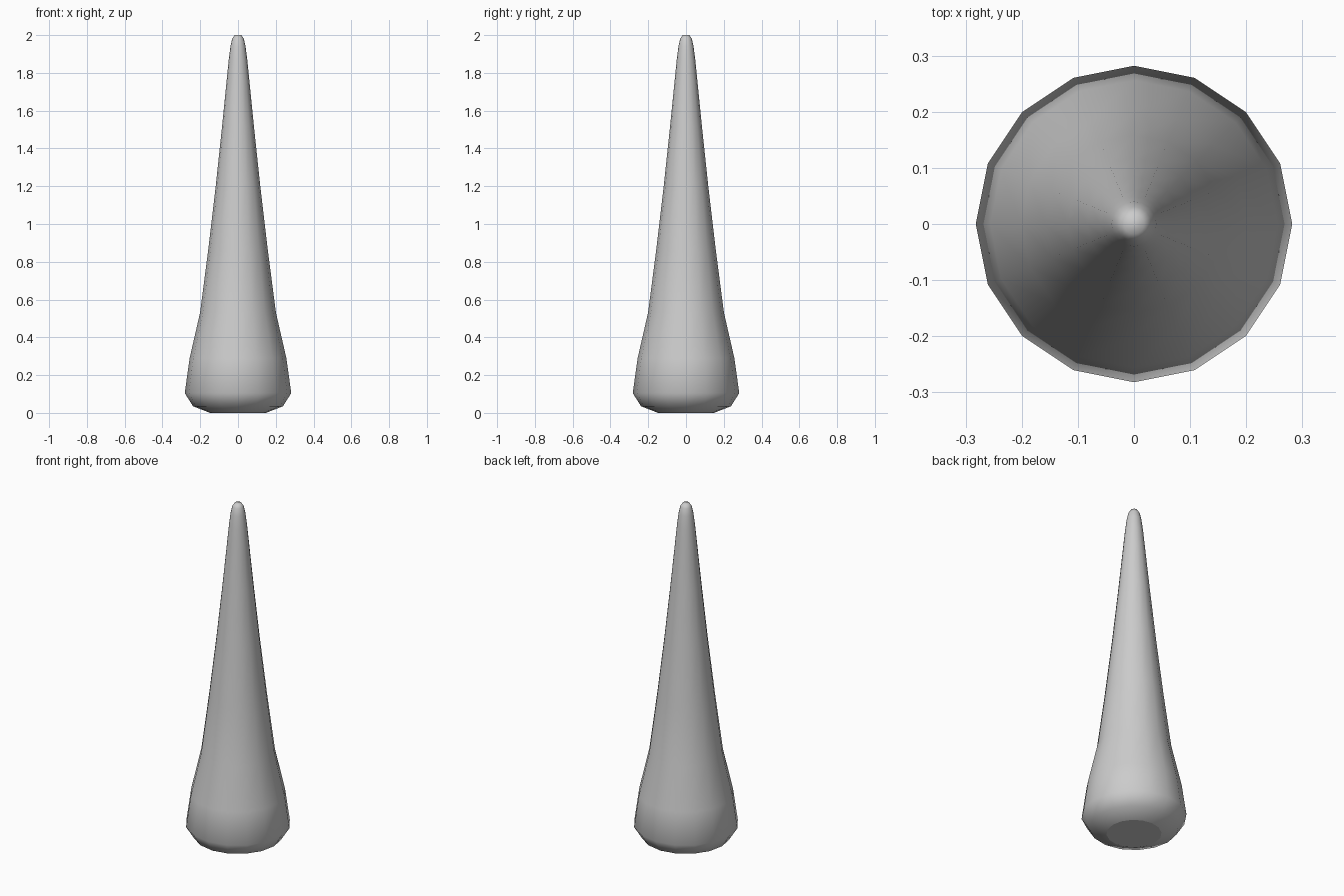
import bpy, bmesh, math

if "Cube" in bpy.data.objects:
    bpy.data.objects.remove(bpy.data.objects["Cube"])

SIDES = 16
# Spike profile: (radius, height)
PROFILE = [(0.148, 0.0), (0.238, 0.035), (0.282, 0.105), (0.256, 0.29),
           (0.201, 0.53), (0.158, 0.86), (0.118, 1.2), (0.084, 1.52),
           (0.060, 1.76), (0.049, 1.87), (0.040, 1.94), (0.031, 1.98), (0.018, 2.0)]

bm = bmesh.new()
rings = []
for r, z in PROFILE:
    rings.append([bm.verts.new((r * math.cos(math.tau * i / SIDES),
                                r * math.sin(math.tau * i / SIDES), z))
                  for i in range(SIDES)])

# Side walls
for a, b in zip(rings, rings[1:]):
    for i in range(SIDES):
        j = (i + 1) % SIDES
        bm.faces.new((a[i], a[j], b[j], b[i]))

# Flat base and tip caps
bm.faces.new(rings[0][::-1])
bm.faces.new(rings[-1])
bmesh.ops.recalc_face_normals(bm, faces=bm.faces)

mesh = bpy.data.meshes.new("spike")
bm.to_mesh(mesh)
bm.free()
spike = bpy.data.objects.new("spike", mesh)
bpy.context.collection.objects.link(spike)

# Smooth sides, with a crisp edge around the base
bpy.context.view_layer.objects.active = spike
spike.select_set(True)
bpy.ops.object.shade_smooth()
base = {i for i in range(SIDES)}
for p in mesh.polygons:
    if set(p.vertices) == base:
        p.use_smooth = False
